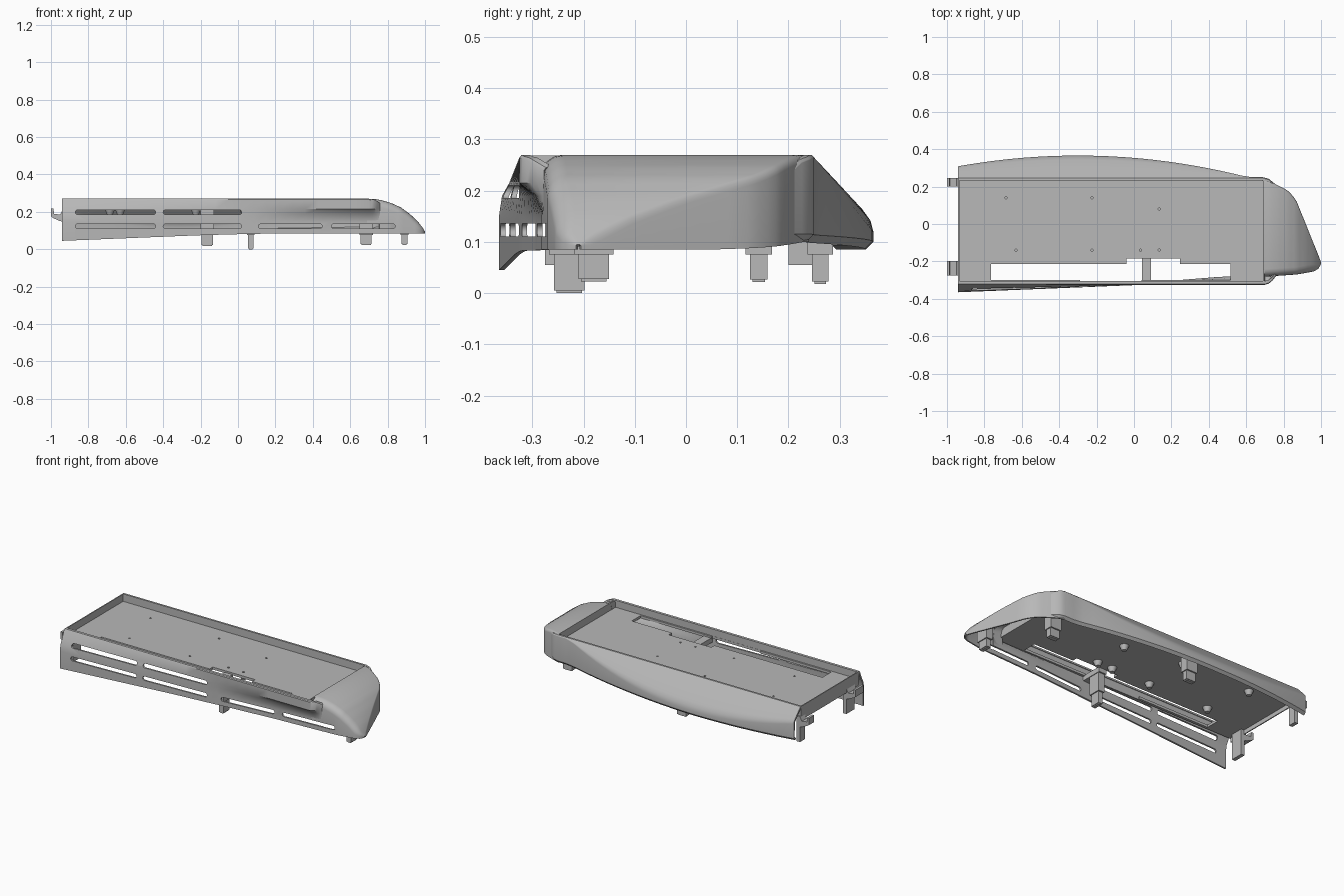
import bpy
import bmesh
import math
from mathutils import Matrix, Vector

if "Cube" in bpy.data.objects:
    bpy.data.objects.remove(bpy.data.objects["Cube"], do_unlink=True)

grey = bpy.data.materials.new("plain_grey")
grey.use_nodes = True
grey.diffuse_color = (0.48, 0.48, 0.48, 1)
grey.node_tree.nodes["Principled BSDF"].inputs["Base Color"].default_value = (0.48, 0.48, 0.48, 1)

TOP, FLOOR, END = 0.27, 0.225, -0.94


def activate(obj):
    bpy.ops.object.select_all(action="DESELECT")
    obj.select_set(True)
    bpy.context.view_layer.objects.active = obj


def finish(name, bm):
    mesh = bpy.data.meshes.new(name)
    bm.to_mesh(mesh)
    bm.free()
    obj = bpy.data.objects.new(name, mesh)
    bpy.context.collection.objects.link(obj)
    mesh.materials.append(grey)
    return obj


def smooth(obj):
    activate(obj)
    bpy.ops.object.shade_smooth_by_angle(angle=math.radians(35))


def add_box(bm, x0, x1, y0, y1, z0, z1):
    size = Matrix.Diagonal((x1 - x0, y1 - y0, z1 - z0, 1))
    spot = Matrix.Translation(((x0 + x1) / 2, (y0 + y1) / 2, (z0 + z1) / 2))
    bmesh.ops.create_cube(bm, size=1, matrix=spot @ size)


def prism(bm, points, shift):
    """Extrude a flat polygon along a vector."""
    face = bm.faces.new([bm.verts.new(p) for p in points])
    new = bmesh.ops.extrude_face_region(bm, geom=[face])["geom"]
    bmesh.ops.translate(bm, vec=shift, verts=[v for v in new if isinstance(v, bmesh.types.BMVert)])
    bmesh.ops.recalc_face_normals(bm, faces=bm.faces)


def apply(obj, kind, **settings):
    activate(obj)
    mod = obj.modifiers.new(kind.lower(), kind)
    for key, value in settings.items():
        setattr(mod, key, value)
    bpy.ops.object.modifier_apply(modifier=mod.name)


def cut(obj, bm):
    cutter = finish("cutter", bm)
    cutter.hide_render = True
    apply(obj, "BOOLEAN", object=cutter, operation="DIFFERENCE", solver="EXACT")
    bpy.data.objects.remove(cutter, do_unlink=True)


def loft(name, stations, section, thickness=0.012):
    """Skin a thin shell over cross-sections placed along x."""
    bm = bmesh.new()
    rows = [[bm.verts.new((x, y, z)) for y, z in section(x)] for x in stations]
    for a, b in zip(rows, rows[1:]):
        for j in range(len(a) - 1):
            bm.faces.new((a[j], b[j], b[j + 1], a[j + 1]))
    obj = finish(name, bm)
    apply(obj, "SOLIDIFY", thickness=thickness, offset=-1)
    return obj


def lerp(x, table):
    for (x0, v0), (x1, v1) in zip(table, table[1:]):
        if x <= x1:
            return v0 + (v1 - v0) * max(0, (x - x0) / (x1 - x0))
    return table[-1][1]


def spread(a, b, n):
    return [a + (b - a) * i / n for i in range(n + 1)]


def rim_top(x):
    return lerp(x, [(0.7, TOP), (0.735, 0.264), (0.76, 0.245)])


# Front wall: flares out at one end, tucks under the rim at the other
def front_section(x):
    low = lerp(x, [(END, -0.365), (0.05, -0.325), (0.45, -0.293), (0.8, -0.275)])
    bottom = lerp(x, [(END, 0.045), (-0.2, 0.075), (0.1, 0.083), (1, 0.085)])
    rim = lerp(x, [(0.7, -0.325), (0.72, -0.319), (0.74, -0.303), (0.76, -0.277)])
    mid = min(rim, rim + (low - rim) * 0.5)
    top = rim_top(x)
    return [(low, bottom), (low, 0.15), (low + (mid - low) * 0.3, 0.19),
            (mid, 0.215), (rim, top - 0.005), (rim + 0.004, top), (rim + 0.02, top)]


front_wall = loft("front_wall", spread(END, 0.7, 24) + [0.71, 0.72, 0.73, 0.74, 0.75, 0.76],
                  front_section, 0.01)

# Rounded vent slots
bm = bmesh.new()
R = 0.0125
lower, upper = 0.123, 0.198
for x0, x1, z in [(-0.87, -0.44, upper), (-0.4, 0.02, upper), (-0.87, -0.44, lower),
                  (-0.4, 0.02, lower), (0.11, 0.45, lower), (0.5, 0.84, lower)]:
    points = []
    for cx, start in [(x0 + R, math.pi / 2), (x1 - R, math.pi * 1.5)]:
        for a in spread(start, start + math.pi, 8):
            points.append((cx + R * math.cos(a), -0.45, z + R * math.sin(a)))
    prism(bm, points, Vector((0, 0.22, 0)))
slots = bm.copy()
cut(front_wall, bm)
smooth(front_wall)


# Back wall: bowed plan with a sloping shoulder
def back_section(x):
    edge = max(0.25, 0.366 - 0.14 * (x + 0.3) ** 2)
    if x > 0.69:
        edge = lerp(x, [(0.69, 0.25), (0.72, 0.242), (0.76, 0.21)])
    start = min(0.245, edge - 0.005)
    d = edge - start
    top = rim_top(x)
    bottom = lerp(x, [(-0.3, 0.085), (0.7, 0.1)])
    return [(start - 0.012, top), (start, top), (start + d * 0.45, top - d * 0.48),
            (start + d * 0.82, top - d * 0.88), (start + d * 0.95, top - d * 1.06),
            (edge, top - d * 1.25), (edge, bottom + 0.015), (edge - 0.015, bottom)]


back_wall = loft("back_wall", spread(END, 0.69, 28) + [0.705, 0.72, 0.74, 0.76], back_section)
smooth(back_wall)


# Nose: falling top curve inside a slanted plan outline
def nose_section(x):
    front = lerp(x, [(0.69, -0.282), (0.8, -0.275), (0.87, -0.27), (0.96, -0.254), (0.985, -0.24), (1, -0.215)])
    back = lerp(x, [(0.69, 0.24), (0.72, 0.23), (0.76, 0.211), (0.82, 0.18), (0.85, 0.15),
                    (0.87, 0.12), (0.985, -0.165), (1, -0.205)])
    top = lerp(x, [(0.69, TOP), (0.73, 0.269), (0.77, 0.262), (0.82, 0.247), (0.87, 0.224),
                   (0.92, 0.188), (0.96, 0.15), (0.985, 0.118), (1, 0.095)])
    base_back = lerp(x, [(0.72, 0.1), (0.9, 0.085)])
    r = min(0.04, (back - front) / 3, (top - 0.086) * 0.6)
    q = min(0.015, r)
    arc = [math.radians(a) for a in (0, 22, 45, 68, 90)]
    points = [(front, 0.085)]
    points += [(front + r - r * math.cos(a), top - r + r * math.sin(a)) for a in arc]
    points += [(back - q + q * math.sin(a), top - q + q * math.cos(a)) for a in arc]
    return points + [(back, min(base_back, top - q - 0.001))]


nose = loft("nose_shell", spread(0.69, 0.96, 18) + [0.972, 0.985, 0.993, 1.0], nose_section, 0.008)
cut(nose, slots)
smooth(nose)

# Recessed tray floor with a stepped opening
bm = bmesh.new()
add_box(bm, END, 0.7, -0.312, 0.24, 0.21, FLOOR)
tray = finish("tray_floor", bm)
for x0, x1, y0, y1 in [(-0.765, 0.515, -0.3, -0.215), (-0.04, 0.245, -0.25, -0.185),
                       (-0.29, 0.04, -0.309, -0.29)]:
    bm = bmesh.new()
    add_box(bm, x0, x1, y0, y1, 0.1, 0.3)
    cut(tray, bm)

screws = [(-0.685, 0.14), (-0.225, 0.14), (0.135, 0.08), (-0.63, -0.14),
          (-0.225, -0.14), (0.035, -0.14), (0.135, -0.14)]
bm = bmesh.new()
for x, y in screws:
    bmesh.ops.create_cone(bm, cap_ends=True, segments=16, radius1=0.006, radius2=0.006,
                          depth=0.1, matrix=Matrix.Translation((x, y, 0.22)))
cut(tray, bm)

# Raised tray sides and a thin wall at the hooked end
bm = bmesh.new()
add_box(bm, END, 0.7, 0.233, 0.239, 0.21, TOP - 0.001)
add_box(bm, END, 0.7, -0.316, -0.31, 0.21, TOP - 0.001)
add_box(bm, 0.69, 0.698, -0.31, 0.238, 0.21, TOP - 0.001)
add_box(bm, END, END + 0.006, -0.31, 0.24, 0.185, TOP - 0.001)
finish("tray_sides", bm)

# Tapered screw bosses under the floor
bm = bmesh.new()
for x, y in screws:
    bmesh.ops.create_cone(bm, cap_ends=True, segments=20, radius1=0.014, radius2=0.026,
                          depth=0.03, matrix=Matrix.Translation((x, y, 0.196)))
smooth(finish("screw_bosses", bm))

# Feet: x, y, half sizes, bottom, top
feet = [(0.068, -0.228, 0.014, 0.03, 0.0, 0.2), (0.89, -0.18, 0.015, 0.03, 0.023, 0.165),
        (-0.165, 0.262, 0.03, 0.016, 0.018, 0.21), (0.685, 0.142, 0.03, 0.017, 0.022, 0.215)]
for n, (x, y, hx, hy, z0, z1) in enumerate(feet):
    bm = bmesh.new()
    add_box(bm, x - hx, x + hx, y - hy, y + hy, z0, 0.09)
    edges = [e for e in bm.edges if all(v.co.z < z0 + 0.001 for v in e.verts)]
    bmesh.ops.bevel(bm, geom=edges, offset=0.005, segments=2, affect="EDGES")
    add_box(bm, x - hx - 0.006, x + hx + 0.006, y - hy - 0.009, y + hy + 0.009, 0.075, z1)
    finish("foot_%d" % (n + 1), bm)

# Bridge carrying the foot across the tray opening
bm = bmesh.new()
add_box(bm, 0.042, 0.092, -0.318, -0.18, 0.185, 0.215)
finish("foot_bridge", bm)

# End hooks with upturned tips
for name, y0, y1 in [("front_hook", -0.275, -0.198), ("back_hook", 0.2, 0.247)]:
    bm = bmesh.new()
    profile = [(-0.915, 0.21), (-0.915, 0.055), (-0.938, 0.055), (-0.938, 0.148), (-0.955, 0.152),
               (-0.985, 0.165), (-1.0, 0.175), (-1.0, 0.217), (-0.986, 0.217),
               (-0.984, 0.19), (-0.95, 0.185), (-0.938, 0.21)]
    prism(bm, [(x, y0, z) for x, z in profile], Vector((0, y1 - y0, 0)))
    finish(name, bm)
